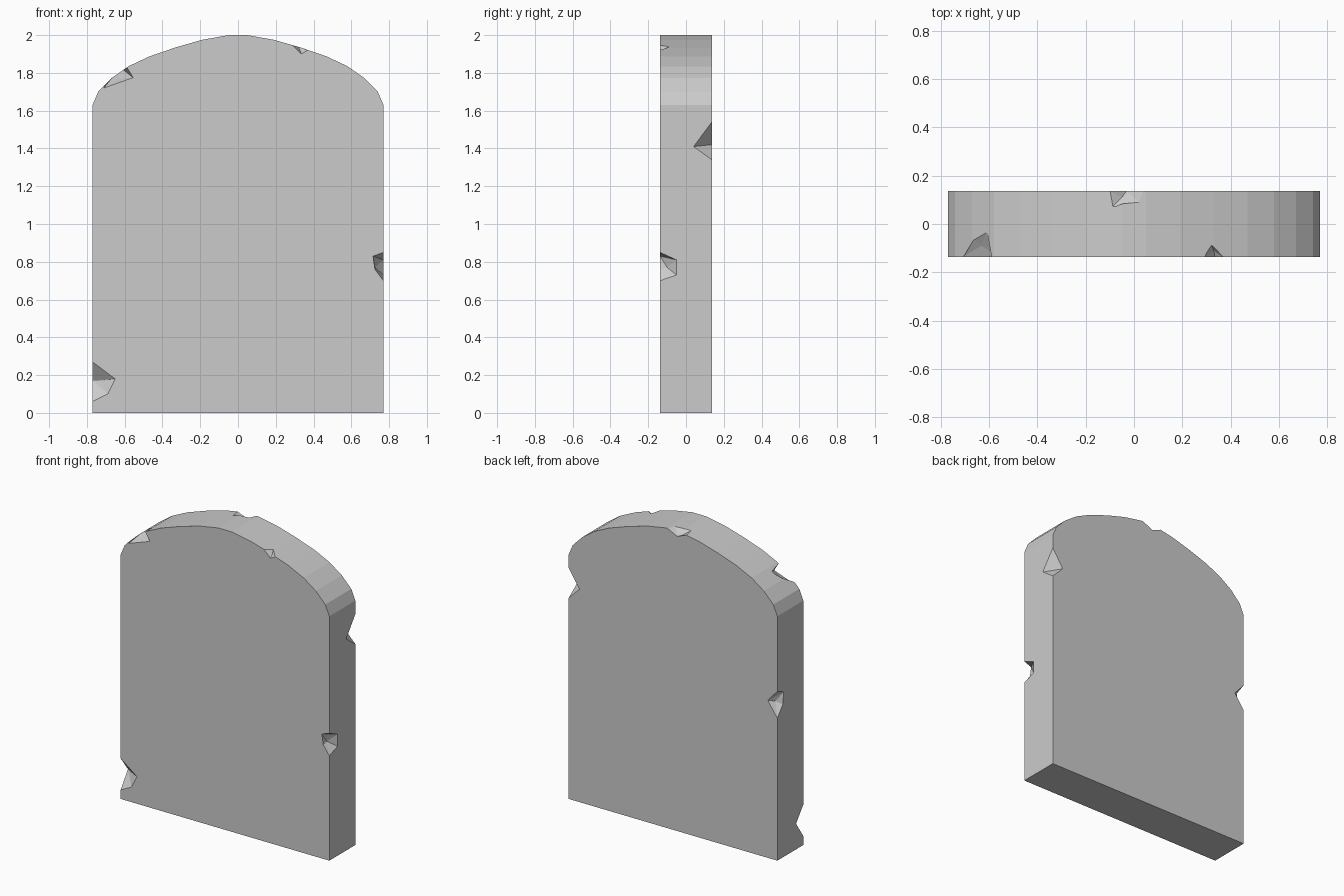
import bpy, bmesh

if "Cube" in bpy.data.objects:
    bpy.data.objects.remove(bpy.data.objects["Cube"])

W, D = 0.77, 0.137

def make_object(name, bm):
    bmesh.ops.recalc_face_normals(bm, faces=bm.faces)
    mesh = bpy.data.meshes.new(name)
    bm.to_mesh(mesh)
    bm.free()
    obj = bpy.data.objects.new(name, mesh)
    bpy.context.collection.objects.link(obj)
    return obj

# Slab: arched outline, mirrored and extruded through its thickness
half = [(W, 0), (W, 1.63), (0.74, 1.70), (0.67, 1.772), (0.58, 1.835), (0.47, 1.887),
        (0.33, 1.935), (0.19, 1.975), (0.05, 2.0)]
outline = half + [(-x, z) for x, z in reversed(half)]
bm = bmesh.new()
face = bm.faces.new([bm.verts.new((x, -D, z)) for x, z in outline])
ext = bmesh.ops.extrude_face_region(bm, geom=[face])
bmesh.ops.translate(bm, vec=(0, 2 * D, 0),
                    verts=[v for v in ext["geom"] if isinstance(v, bmesh.types.BMVert)])
slab = make_object("headstone_slab", bm)

# Chips: each is a hull of rim points, one deep point and one point outside the slab
chips = {
    "lower_left_front": [(-W, -D, 0.27), (-W, -D, 0.06), (-0.65, -D, 0.18), (-0.69, -D, 0.10),
                         (-W, -0.06, 0.17), (-0.73, -0.085, 0.17), (-0.85, -0.22, 0.17)],
    "right_front": [(W, -D, 0.85), (W, -D, 0.70), (0.715, -D, 0.83), (0.725, -D, 0.76),
                    (W, -0.05, 0.81), (W, -0.05, 0.73), (0.725, -0.10, 0.77), (0.85, -0.22, 0.78)],
    "right_back": [(W, D, 1.54), (W, D, 1.34), (W, 0.04, 1.41), (0.69, D, 1.42),
                   (0.725, 0.11, 1.42), (0.85, 0.22, 1.43)],
    "left_back": [(-W, D, 1.13), (-W, D, 0.95), (-W, 0.07, 1.10), (-W, 0.08, 1.02),
                  (-0.70, D, 1.05), (-0.73, 0.10, 1.04), (-0.85, 0.22, 1.04)],
    "top_left_front": [(-0.71, -D, 1.72), (-0.555, -D, 1.775), (-0.59, -D, 1.832),
                       (-0.66, -0.06, 1.782), (-0.61, -0.03, 1.818), (-0.63, -0.09, 1.77),
                       (-0.70, -0.22, 1.88)],
    "top_right_front": [(0.29, -D, 1.945), (0.37, -D, 1.92), (0.335, -D, 1.90),
                        (0.32, -0.085, 1.94), (0.33, -0.11, 1.915), (0.36, -0.2, 2.0)],
    "top_back": [(-0.10, D, 1.992), (0.04, D, 2.0), (-0.03, D, 1.965), (-0.09, 0.07, 1.995),
                 (0.02, 0.09, 2.0), (-0.05, 0.11, 1.968), (-0.03, 0.2, 2.06)],
}
for name, points in chips.items():
    bm = bmesh.new()
    for p in points:
        bm.verts.new(p)
    hull = bmesh.ops.convex_hull(bm, input=bm.verts[:])
    inner = [v for v in set(hull["geom_interior"]) if isinstance(v, bmesh.types.BMVert)]
    bmesh.ops.delete(bm, geom=inner, context='VERTS')
    cutter = make_object("chip_cutter_" + name, bm)
    cutter.hide_render = True
    cutter.hide_viewport = True
    mod = slab.modifiers.new(name, 'BOOLEAN')
    mod.operation = 'DIFFERENCE'
    mod.solver = 'EXACT'
    mod.object = cutter
